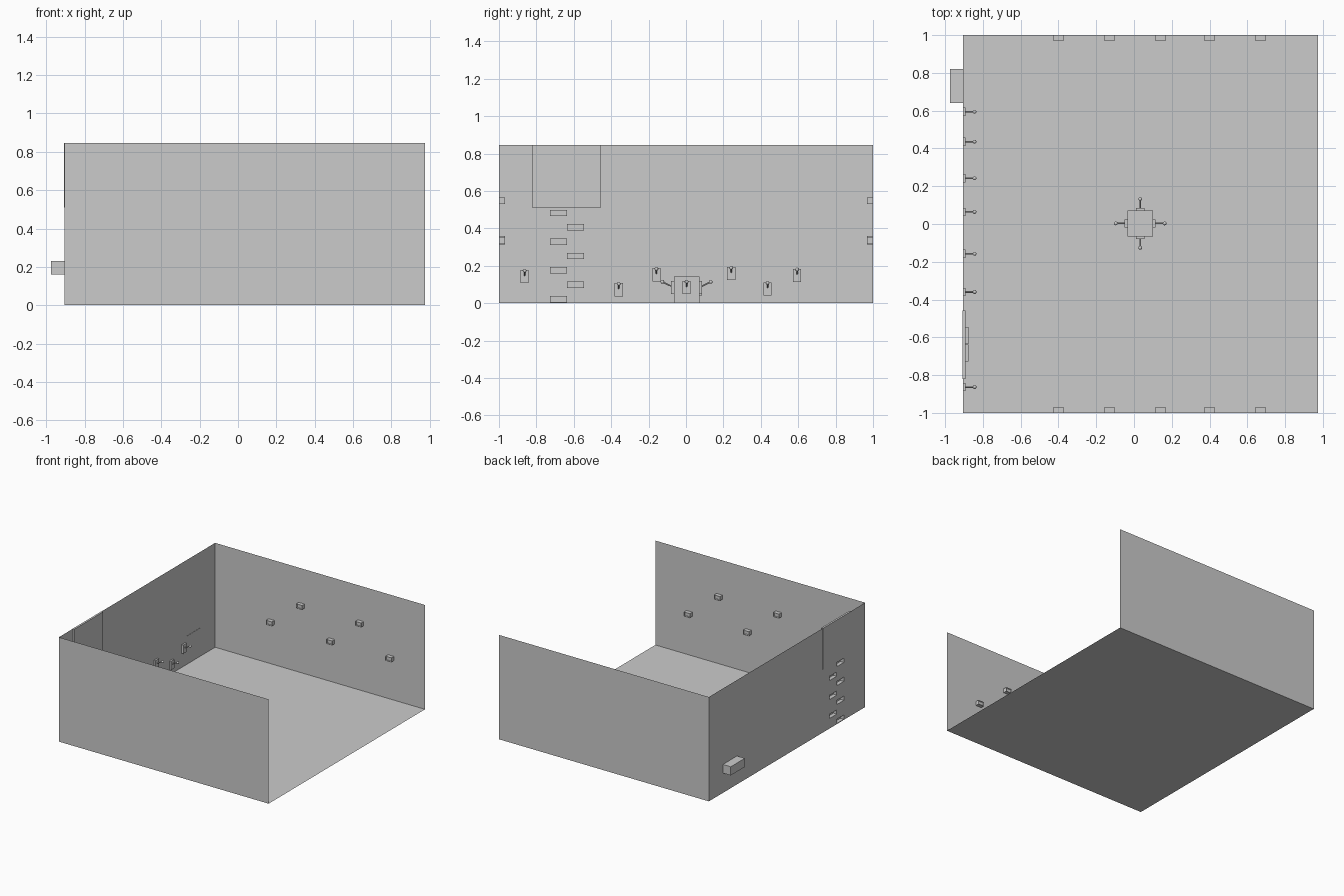
import bpy, bmesh, math
from mathutils import Vector, Matrix

if "Cube" in bpy.data.objects:
    bpy.data.objects.remove(bpy.data.objects["Cube"])

X0, X1, H = -0.905, 0.975, 0.845


def finish(bm, name):
    mesh = bpy.data.meshes.new(name)
    bm.to_mesh(mesh)
    bm.free()
    ob = bpy.data.objects.new(name, mesh)
    bpy.context.collection.objects.link(ob)
    return ob


def add_box(bm, lo, hi):
    lo, hi = Vector(lo), Vector(hi)
    m = Matrix.Translation((lo + hi) / 2) @ Matrix.Diagonal((*(hi - lo), 1))
    return bmesh.ops.create_cube(bm, size=1, matrix=m)["verts"]


def box(name, lo, hi):
    bm = bmesh.new()
    add_box(bm, lo, hi)
    return finish(bm, name)


def quad(bm, pts):
    return bm.faces.new([bm.verts.new(p) for p in pts])


# floor and the two long single-sheet walls
bm = bmesh.new()
quad(bm, [(X0, -1, 0), (X1, -1, 0), (X1, 1, 0), (X0, 1, 0)])
finish(bm, "floor")
for side, name in ((-1, "front_wall"), (1, "back_wall")):
    bm = bmesh.new()
    quad(bm, [(X0, side, 0), (X1, side, 0), (X1, side, H), (X0, side, H)])
    finish(bm, name)

# left wall, with staggered steps pushed inward from its surface
steps = []
for i in range(7):
    y, z = (-0.727, -0.636)[i % 2], 0.005 + 0.0767 * i
    steps.append((y, y + 0.09, z, z + 0.034))
ys = sorted({-1, 1} | {v for s in steps for v in s[:2]})
zs = sorted({0, H} | {v for s in steps for v in s[2:]})
bm = bmesh.new()
for ya, yb in zip(ys, ys[1:]):
    for za, zb in zip(zs, zs[1:]):
        cy, cz = (ya + yb) / 2, (za + zb) / 2
        inside = any(s[0] < cy < s[1] and s[2] < cz < s[3] for s in steps)
        x = X0
        if not inside:
            quad(bm, [(x, ya, za), (x, yb, za), (x, yb, zb), (x, ya, zb)])
for a, b, c, d in steps:
    verts = add_box(bm, (X0, a, c), (X0 + 0.03, b, d))
    outer = {f for v in verts for f in v.link_faces
             if all(abs(w.co.x - X0) < 1e-5 for w in f.verts)}
    bmesh.ops.delete(bm, geom=list(outer), context="FACES_ONLY")
bmesh.ops.remove_doubles(bm, verts=bm.verts, dist=1e-5)
bmesh.ops.dissolve_limit(bm, angle_limit=0.01, verts=bm.verts, edges=bm.edges)
finish(bm, "left_wall_with_steps")

# upper door panel and outside box
box("door_panel", (X0 - 0.002, -0.82, 0.51), (X0 + 0.014, -0.457, H))
box("outside_box", (-0.975, 0.64, 0.16), (X0 + 0.002, 0.82, 0.23))

# small hollow-fronted blocks on both long walls
for side, label in ((-1, "front"), (1, "back")):
    for i, (x, z) in enumerate(((-0.4, 0.325), (-0.13, 0.53), (0.14, 0.315),
                                (0.4, 0.53), (0.67, 0.32))):
        bm = bmesh.new()
        ya, yb = sorted((side, side * 0.968))
        add_box(bm, (x - 0.026, ya, z), (x + 0.026, yb, z + 0.034))
        bm.normal_update()
        face = [f for f in bm.faces if f.normal.y * side < -0.9]
        bmesh.ops.inset_region(bm, faces=face, thickness=0.006, depth=0)
        for v in face[0].verts:
            v.co.y += side * 0.008
        finish(bm, f"{label}_wall_block_{i + 1}")


def lever(name, loc, angle):
    """Plate on a wall with an upward slanting stick and ball, facing +x."""
    bm = bmesh.new()
    add_box(bm, (0, -0.022, -0.035), (0.014, 0.022, 0.035))
    a, b = Vector((0.005, 0, 0.004)), Vector((0.061, 0, 0.031))
    d = b - a
    m = Matrix.Translation((a + b) / 2) @ d.to_track_quat("Z", "Y").to_matrix().to_4x4()
    bmesh.ops.create_cone(bm, cap_ends=True, segments=12, radius1=0.004,
                          radius2=0.004, depth=d.length, matrix=m)
    bmesh.ops.create_uvsphere(bm, u_segments=16, v_segments=10, radius=0.01,
                              matrix=Matrix.Translation(b))
    ob = finish(bm, name)
    ob.location = loc
    ob.rotation_euler.z = angle
    bpy.context.view_layer.objects.active = ob
    ob.select_set(True)
    bpy.ops.object.shade_smooth_by_angle(angle=math.radians(35))
    ob.select_set(False)


# levers along the left wall
for i, (y, z) in enumerate(((-0.863, 0.142), (-0.36, 0.072), (-0.158, 0.152),
                            (0.064, 0.075), (0.242, 0.158), (0.436, 0.077),
                            (0.594, 0.149))):
    lever(f"wall_lever_{i + 1}", (X0, y, z), 0)

# central pedestal with a lever on each side
cx, cy, r = 0.033, 0.003, 0.068
box("pedestal", (cx - r, cy - r, 0), (cx + r, cy + r, 0.143))
for i in range(4):
    a = i * math.pi / 2
    lever(f"pedestal_lever_{i + 1}",
          (cx + r * math.cos(a), cy + r * math.sin(a), 0.083), a)
